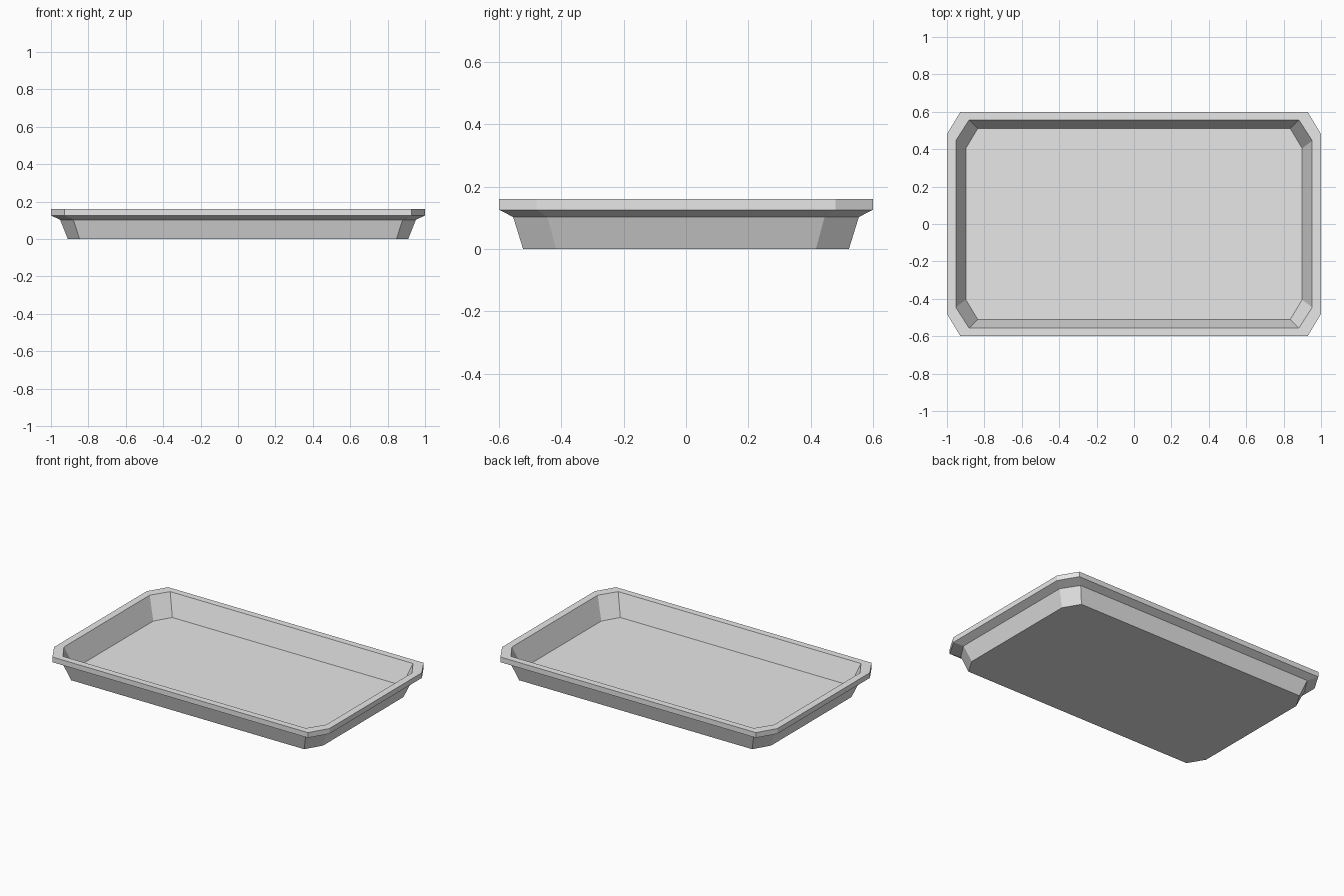
import bpy
import bmesh

cube = bpy.data.objects.get("Cube")
if cube:
    bpy.data.objects.remove(cube, do_unlink=True)

# Single plain grey material
grey = bpy.data.materials.new("light grey")
grey.use_nodes = True
grey.diffuse_color = (0.8, 0.8, 0.8, 1)
grey.node_tree.nodes["Principled BSDF"].inputs["Base Color"].default_value = (0.8, 0.8, 0.8, 1)


def ring(bm, hx, hy, cx, cy, z):
    """Rectangle with clipped corners: half sizes hx, hy; corner points at cx, cy."""
    quarter = [(hx, cy), (cx, hy)]
    pts = quarter + [(-x, y) for x, y in reversed(quarter)]
    pts += [(-x, -y) for x, y in pts]
    return [bm.verts.new((x, y, z)) for x, y in pts]


# Tray section, from the outer base over the rim to the inner floor
profile = [
    (0.91, 0.523, 0.847, 0.417, 0.0),    # base
    (0.951, 0.555, 0.88, 0.445, 0.103),  # under the rim
    (1.0, 0.6, 0.928, 0.48, 0.126),      # rim lower edge
    (1.0, 0.6, 0.928, 0.48, 0.16),       # rim upper edge
    (0.953, 0.556, 0.882, 0.445, 0.16),  # rim inner edge
    (0.899, 0.511, 0.835, 0.405, 0.02),  # floor
]
bm = bmesh.new()
rings = [ring(bm, *p) for p in profile]
for low, high in zip(rings, rings[1:]):
    for i in range(len(low)):
        j = (i + 1) % len(low)
        bm.faces.new((low[i], low[j], high[j], high[i]))
bm.faces.new(list(reversed(rings[0])))
bm.faces.new(rings[-1])
bmesh.ops.recalc_face_normals(bm, faces=bm.faces[:])

mesh = bpy.data.meshes.new("tray")
bm.to_mesh(mesh)
bm.free()
mesh.materials.append(grey)
bpy.context.collection.objects.link(bpy.data.objects.new("tray", mesh))
